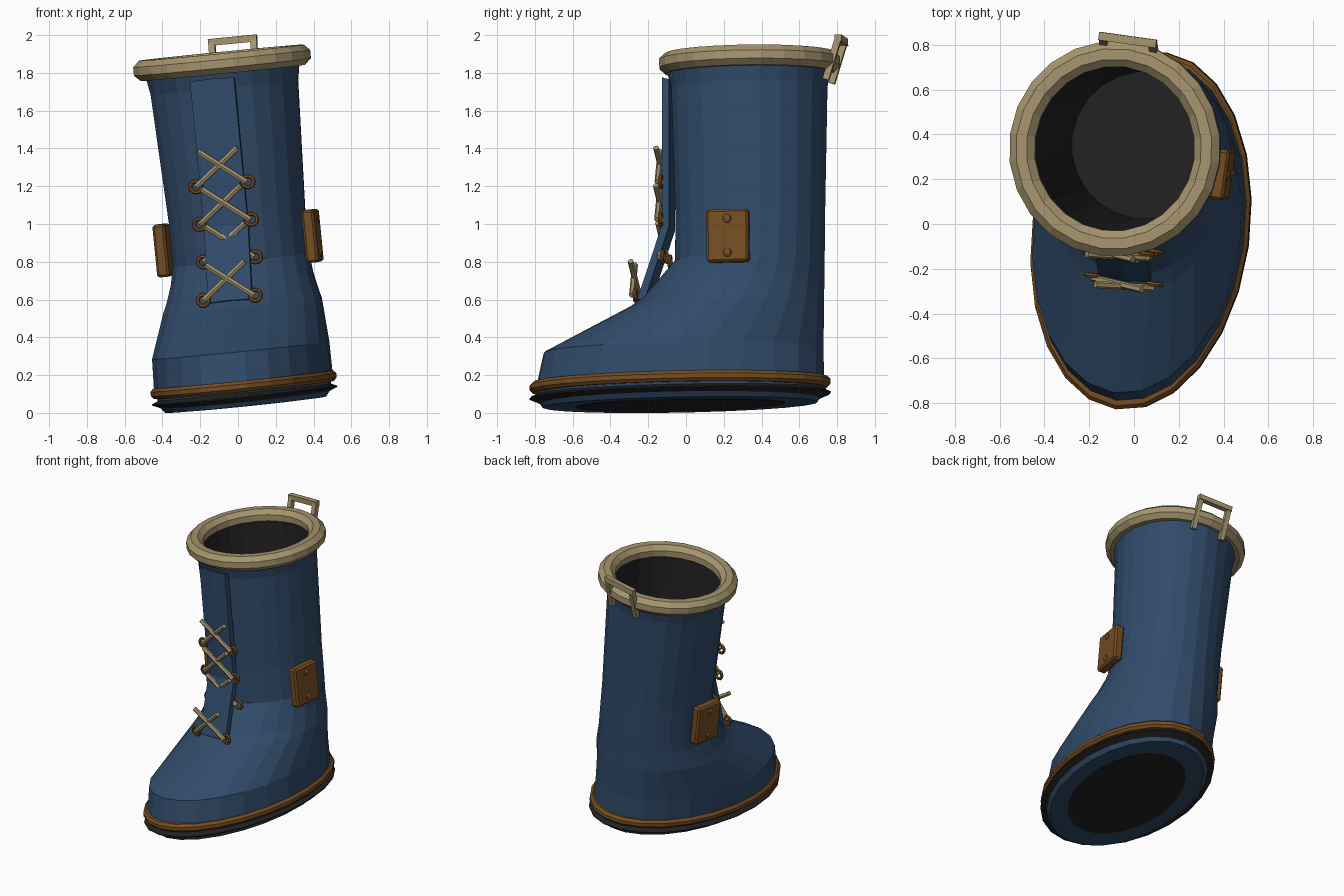
import bpy, bmesh, math
from mathutils import Matrix, Vector

if "Cube" in bpy.data.objects:
    bpy.data.objects.remove(bpy.data.objects["Cube"])

SEG = 24
# whole boot leans and turns a little
POSE = (Matrix.Translation((0.04, -0.03, 0.043)) @ Matrix.Rotation(math.radians(-8), 4, 'Z')
        @ Matrix.Rotation(math.radians(-5.5), 4, 'Y') @ Matrix.Rotation(math.radians(1.4), 4, 'X'))


def material(name, rgb):
    m = bpy.data.materials.new(name)
    m.diffuse_color = (*rgb, 1)
    m.use_nodes = True
    m.node_tree.nodes["Principled BSDF"].inputs["Base Color"].default_value = m.diffuse_color
    return m


BLUE = material("blue_leather", (0.030, 0.070, 0.145))
TAN = material("tan_trim", (0.38, 0.30, 0.155))
BROWN = material("brown_leather", (0.18, 0.075, 0.016))
DARK = material("dark_rubber", (0.016, 0.016, 0.017))


def finish(name, bm, mat, fix_normals=True):
    if fix_normals:
        bmesh.ops.recalc_face_normals(bm, faces=bm.faces)
    me = bpy.data.meshes.new(name)
    bm.to_mesh(me)
    bm.free()
    me.materials.append(mat)
    ob = bpy.data.objects.new(name, me)
    ob.matrix_world = POSE
    bpy.context.collection.objects.link(ob)
    return ob


def loft(name, rings, mat, closed=False, cap=False, inward=False):
    """Skin elliptical rings given as (z, front y, back y, half width)."""
    bm = bmesh.new()
    rows = []
    for z, f, b, w in rings:
        angles = [2 * math.pi * i / SEG for i in range(SEG)]
        rows.append([bm.verts.new((w * math.cos(t), (f + b) / 2 + (b - f) / 2 * math.sin(t), z))
                     for t in angles])
    pairs = list(zip(rows, rows[1:])) + ([(rows[-1], rows[0])] if closed else [])
    for lo, hi in pairs:
        for i in range(SEG):
            j = (i + 1) % SEG
            bm.faces.new((lo[i], lo[j], hi[j], hi[i]))
    if cap:
        bm.faces.new(rows[0][::-1])
    if inward:
        bmesh.ops.reverse_faces(bm, faces=bm.faces)
    return finish(name, bm, mat, fix_normals=closed)


def band(name, cy, a, b, section, mat):
    """Closed elliptical ring swept from a section of (offset, z)."""
    return loft(name, [(z, cy - a - d, cy + a + d, b + d) for d, z in section], mat, closed=True)


def octagon(r, h, z):
    return [(r * math.cos(math.pi * (k + .5) / 4), z + h * math.sin(math.pi * (k + .5) / 4))
            for k in range(8)]


def rod(name, p, q, r, mat, sides=6):
    p, q = Vector(p), Vector(q)
    bm = bmesh.new()
    rot = (q - p).to_track_quat('Z', 'Y').to_matrix().to_4x4()
    bmesh.ops.create_cone(bm, cap_ends=True, segments=sides, radius1=r, radius2=r,
                          depth=(q - p).length, matrix=Matrix.Translation((p + q) / 2) @ rot
                          @ Matrix.Rotation(math.pi / sides, 4, 'Z'))
    return finish(name, bm, mat)


# boot shell: foot, instep and shaft
loft("boot_shell", [
    (0.00, -.735, .735, .42), (0.03, -.755, .755, .445), (0.13, -.765, .77, .468),
    (0.29, -.728, .768, .465), (0.52, -.262, .775, .422), (0.57, -.19, .775, .405),
    (0.66, -.11, .778, .38), (0.76, -.02, .78, .365), (1.00, -.015, .785, .365),
    (1.68, -.03, .805, .395), (1.79, -.055, .825, .415)], BLUE, cap=True)

# dark lining with floor
loft("lining", [(0.45, .06, .72, .33), (1.80, .005, .775, .365)], DARK, cap=True, inward=True)

# trims and sole
band("cuff", .39, .425, .417, octagon(.062, .058, 1.81), TAN)
band("welt", 0, .776, .458, octagon(.031, .031, .107), BROWN)
band("sole_rim", 0, .805, .485, [(0, .052), (-.06, .078), (-.075, .05), (-.06, .02), (0, .046)], DARK)
bm = bmesh.new()
bmesh.ops.create_cone(bm, cap_ends=True, segments=SEG, radius1=1, radius2=1, depth=.006,
                      matrix=Matrix.Diagonal((.32, .56, 1, 1)))
finish("sole_pad", bm, DARK)

# tongue: bent strip with a shallow centre ridge
bm = bmesh.new()
rows = []
for z, y in ((1.735, -.07), (0.95, -.08), (0.56, -.215)):
    rows.append([bm.verts.new((x, y + dy, z - dy * .3)) for x, dy in
                 ((-.118, .045), (-.118, .008), (0, -.004), (.118, .008), (.118, .045))])
for lo, hi in zip(rows, rows[1:]):
    for i in range(5):
        j = (i + 1) % 5
        bm.faces.new((lo[i], lo[j], hi[j], hi[i]))
bm.faces.new(rows[0])
bm.faces.new(rows[-1])
finish("tongue", bm, BLUE)

# eyelets and crossed laces
for row, (z, y) in enumerate(((1.175, -.072), (.975, -.076), (.775, -.066), (.575, -.215))):
    for s in (-1, 1):
        bm = bmesh.new()
        n, m = 12, 6
        ring = []
        for i in range(n):
            t = 2 * math.pi * i / n
            ring.append([])
            for k in range(m):
                u = 2 * math.pi * k / m
                r = .03 + .011 * math.cos(u)
                ring[-1].append(bm.verts.new((s * .14 + r * math.cos(t), y + .011 * math.sin(u),
                                              z + r * math.sin(t))))
        for i in range(n):
            for k in range(m):
                bm.faces.new((ring[i][k], ring[(i + 1) % n][k],
                              ring[(i + 1) % n][(k + 1) % m], ring[i][(k + 1) % m]))
        finish(f"eyelet_{row}_{s}", bm, BROWN)
        ly = y - .012 - (.006 if s > 0 else 0)
        rod(f"lace_{row}_{s}", (s * .135, ly, z), (-s * .105, ly - .016, z + .185), .016, TAN)

# side patches with rivets
for s in (-1, 1):
    bm = bmesh.new()
    bmesh.ops.create_cube(bm, size=1, matrix=Matrix.Translation((s * .4, .32, .852))
                          @ Matrix.Diagonal((.066, .225, .28, 1)))
    bmesh.ops.bevel(bm, geom=bm.edges[:], offset=.012, segments=1, affect='EDGES')
    finish(f"side_patch_{s}", bm, BROWN)
    for k in (-1, 1):
        bm = bmesh.new()
        bmesh.ops.create_uvsphere(bm, u_segments=10, v_segments=6, radius=.024,
                                  matrix=Matrix.Translation((s * .431, .32, .852 + k * .09))
                                  @ Matrix.Diagonal((.6, 1, 1, 1)))
        finish(f"rivet_{s}_{k}", bm, BROWN)

# pull loop at the back
foot_y, foot_z, top_y, top_z = .812, 1.70, .882, 1.918
for s in (-1, 1):
    rod(f"loop_post_{s}", (s * .112, foot_y, foot_z), (s * .112, top_y, top_z), .024, TAN, 4)
rod("loop_bar", (-.13, top_y, top_z), (.13, top_y, top_z), .026, TAN, 4)
